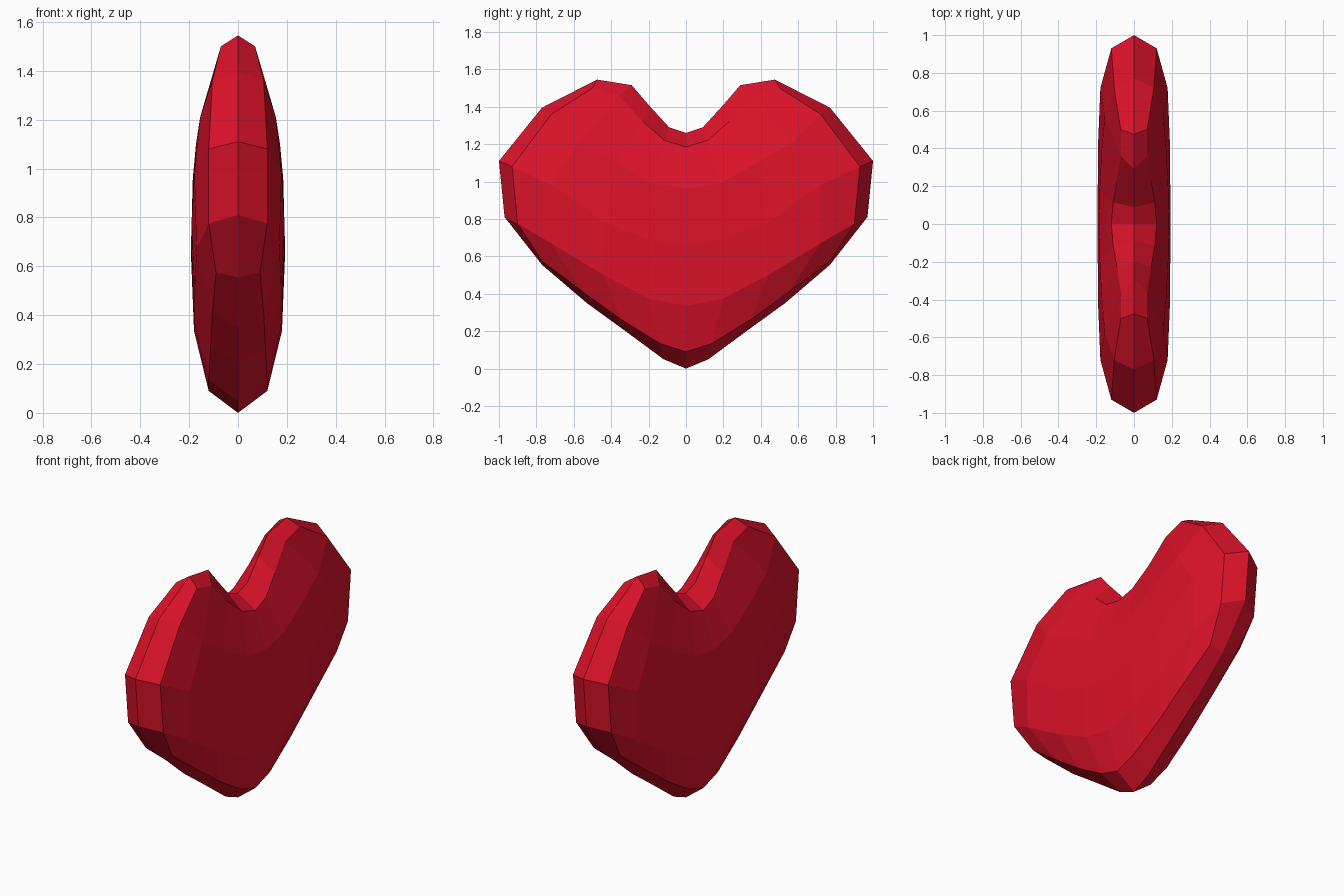
import bpy, bmesh

# Quarter of the heart (y >= 0, x >= 0): rows of (y, z, x) from bottom to top
rows = [
    [(0, .09, .12), (.14, .135, .12), (.35, .265, .112), (.55, .41, .105), (.77, .575, .09)],
    [(0, .335, .18), (.2, .375, .18), (.44, .50, .178), (.72, .67, .17), (.90, .775, .12)],
    [(0, .66, .193), (.2, .69, .192), (.43, .78, .19), (.72, .98, .178), (.93, 1.08, .12)],
    [(0, .96, .185), (.18, .99, .182), (.38, 1.10, .172), (.57, 1.21, .155), (.72, 1.36, .105)],
    [(0, 1.185, .12), (.115, 1.22, .11), (.23, 1.32, .09), (.36, 1.46, .07), (.50, 1.50, .07)],
]
# Outer rim on the x = 0 plane, bottom point round to the cleft
rim = [(0, 0), (.12, .05), (.33, .205), (.53, .35), (.77, .555), (.97, .81), (1, 1.11),
       (.77, 1.395), (.475, 1.545), (.29, 1.515), (.20, 1.41), (.09, 1.29), (0, 1.26)]

bm = bmesh.new()
grid = [[bm.verts.new((x, y, z)) for y, z, x in row] for row in rows]
edge = [bm.verts.new((0, y, z)) for y, z in rim]

# Broad domed face
for a, b in zip(grid, grid[1:]):
    for c in range(4):
        bm.faces.new((a[c], a[c + 1], b[c + 1], b[c]))

# Bevelled band between the domed face and the rim
ring = grid[0] + [r[4] for r in grid[1:4]] + grid[4][::-1]
for i in range(len(rim) - 1):
    bm.faces.new((ring[i], edge[i], edge[i + 1], ring[i + 1]))

mesh = bpy.data.meshes.new("heart")
bm.to_mesh(mesh)
bm.free()
heart = bpy.data.objects.new("heart", mesh)
bpy.context.collection.objects.link(heart)

# Mirror to all four quarters
mirror = heart.modifiers.new("mirror", 'MIRROR')
mirror.use_axis = (True, True, False)
mirror.merge_threshold = 0.001

red = bpy.data.materials.new("red")
red.diffuse_color = (0.72, 0.006, 0.023, 1)
mesh.materials.append(red)
